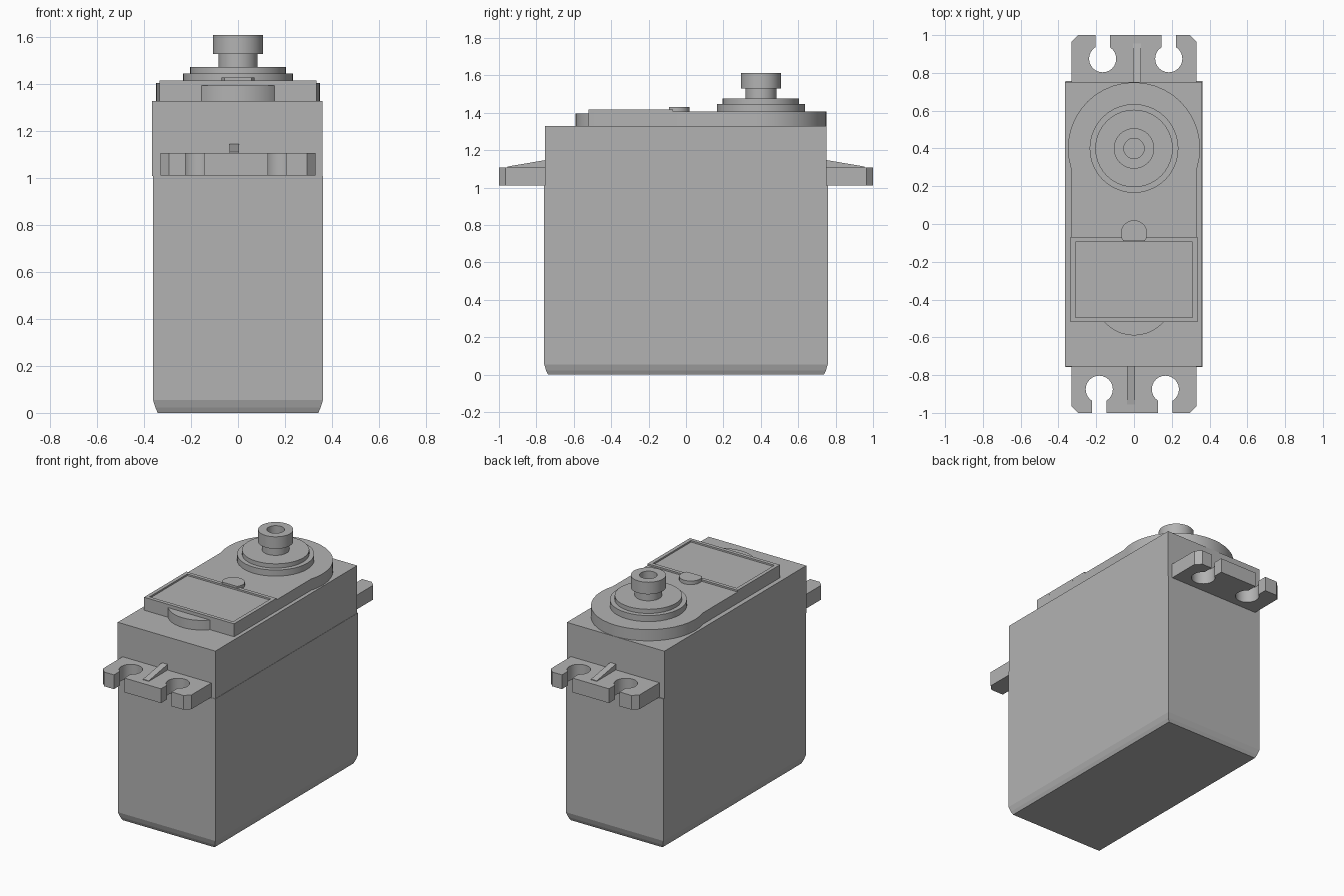
import bpy, bmesh, math
from mathutils import Matrix

if "Cube" in bpy.data.objects:
    bpy.data.objects.remove(bpy.data.objects["Cube"], do_unlink=True)

grey = bpy.data.materials.new("plain grey")
grey.use_nodes = True
GREY = (0.45, 0.45, 0.45, 1)
grey.diffuse_color = GREY
grey.node_tree.nodes["Principled BSDF"].inputs["Base Color"].default_value = GREY


def finish(name, bm, smooth=False):
    bmesh.ops.recalc_face_normals(bm, faces=bm.faces)
    mesh = bpy.data.meshes.new(name)
    bm.to_mesh(mesh)
    bm.free()
    mesh.materials.append(grey)
    ob = bpy.data.objects.new(name, mesh)
    bpy.context.collection.objects.link(ob)
    if smooth:
        bpy.ops.object.select_all(action='DESELECT')
        ob.select_set(True)
        bpy.context.view_layer.objects.active = ob
        bpy.ops.object.shade_smooth_by_angle(angle=math.radians(30))
    return ob


def arc(cx, cy, r, start, end, steps):
    """Points on an arc, angles in degrees."""
    pts = []
    for i in range(steps + 1):
        a = math.radians(start + (end - start) * i / steps)
        pts.append((cx + r * math.cos(a), cy + r * math.sin(a)))
    return pts


def loft(name, rings, smooth=False):
    """Skin equal-length closed rings of 3D points and cap both ends."""
    bm = bmesh.new()
    loops = [[bm.verts.new(p) for p in ring] for ring in rings]
    n = len(loops[0])
    for a, b in zip(loops, loops[1:]):
        for i in range(n):
            j = (i + 1) % n
            bm.faces.new((a[i], a[j], b[j], b[i]))
    bm.faces.new(loops[0])
    bm.faces.new(loops[-1])
    return finish(name, bm, smooth)


def prism(name, outline, z0, z1, smooth=False):
    return loft(name, [[(x, y, z) for x, y in outline] for z in (z0, z1)], smooth)


def rect(x0, x1, y0, y1):
    return [(x0, y0), (x1, y0), (x1, y1), (x0, y1)]


def lathe(name, profile, cx, cy, sides=40):
    rings = [[(x, y, z) for x, y in arc(cx, cy, r, 0, 360, sides)[:-1]]
             for r, z in profile]
    return loft(name, rings, True)


# Case: rounded bottom cover, tall middle, top cover
W, L = 0.362, 0.758
cover = [(0.02, 0), (0.01, 0.022), (0, 0.055), (0, 0.25)]
loft("bottom_cover", [[(x, y, z) for x, y in rect(-W + d, W - d, -L + d, L - d)]
                      for d, z in cover])
prism("middle_case", rect(-W, W, -L, L), 0.25, 1.01)
prism("top_case", rect(-0.366, 0.36, -0.755, 0.752), 1.01, 1.33)

# Raised gear cover with a round end and a bulge at the front
HUB_Y = 0.4
gear_outline = [(-0.335, -0.52), (0.335, -0.52)] + arc(0, HUB_Y, 0.35, -17, 197, 24)
prism("gear_cover", gear_outline, 1.33, 1.406, True)
prism("front_bulge", arc(0, -0.38, 0.21, 180, 360, 20), 1.33, 1.395, True)

# Shallow framed panel
bm = bmesh.new()
bmesh.ops.create_cube(bm, size=1, matrix=Matrix.Translation((0, -0.295, 1.41))
                      @ Matrix.Diagonal((0.67, 0.45, 0.014, 1)))
top = max(bm.faces, key=lambda f: f.calc_center_median().z)
bmesh.ops.inset_individual(bm, faces=[top], thickness=0.035)
edge_faces = bmesh.ops.inset_individual(bm, faces=[top], thickness=0.001)
for v in top.verts:
    v.co.z -= 0.01
finish("framed_panel", bm)

# Small D-shaped tab
prism("small_tab", arc(0, -0.05, 0.07, -35, 215, 18), 1.40, 1.43, True)

# Stepped output shaft with a screw hole
lathe("output_shaft", [(0.235, 1.40), (0.235, 1.447), (0.205, 1.447), (0.205, 1.475),
                       (0.083, 1.475), (0.083, 1.53), (0.107, 1.53), (0.107, 1.611),
                       (0.054, 1.611), (0.054, 1.53)], 0, HUB_Y)


# Mounting ears with open screw slots, the back one turned half a circle
def keyhole(cx):
    """Slot from the outer edge into a round hole."""
    half, r, cy = 0.039, 0.072, -0.875
    a = math.degrees(math.asin(half / r))
    return ([(cx - half, -1)] + arc(cx, cy, r, 270 - a, -90 + a, 20)
            + [(cx + half, -1)])


ear = ([(-0.33, -0.75), (-0.33, -0.965), (-0.295, -1)] + keyhole(-0.184)
       + keyhole(0.166) + [(0.295, -1), (0.33, -0.965), (0.33, -0.75)])
for side, s in (("front", 1), ("back", -1)):
    prism(side + "_mounting_ear", [(s * x, s * y) for x, y in ear], 1.012, 1.108, True)
    rib = [(-0.75, 1.1), (-0.955, 1.1), (-0.955, 1.112), (-0.75, 1.147)]
    loft(side + "_ear_rib", [[(s * x, s * y, z) for y, z in rib] for x in (-0.037, 0.005)])
